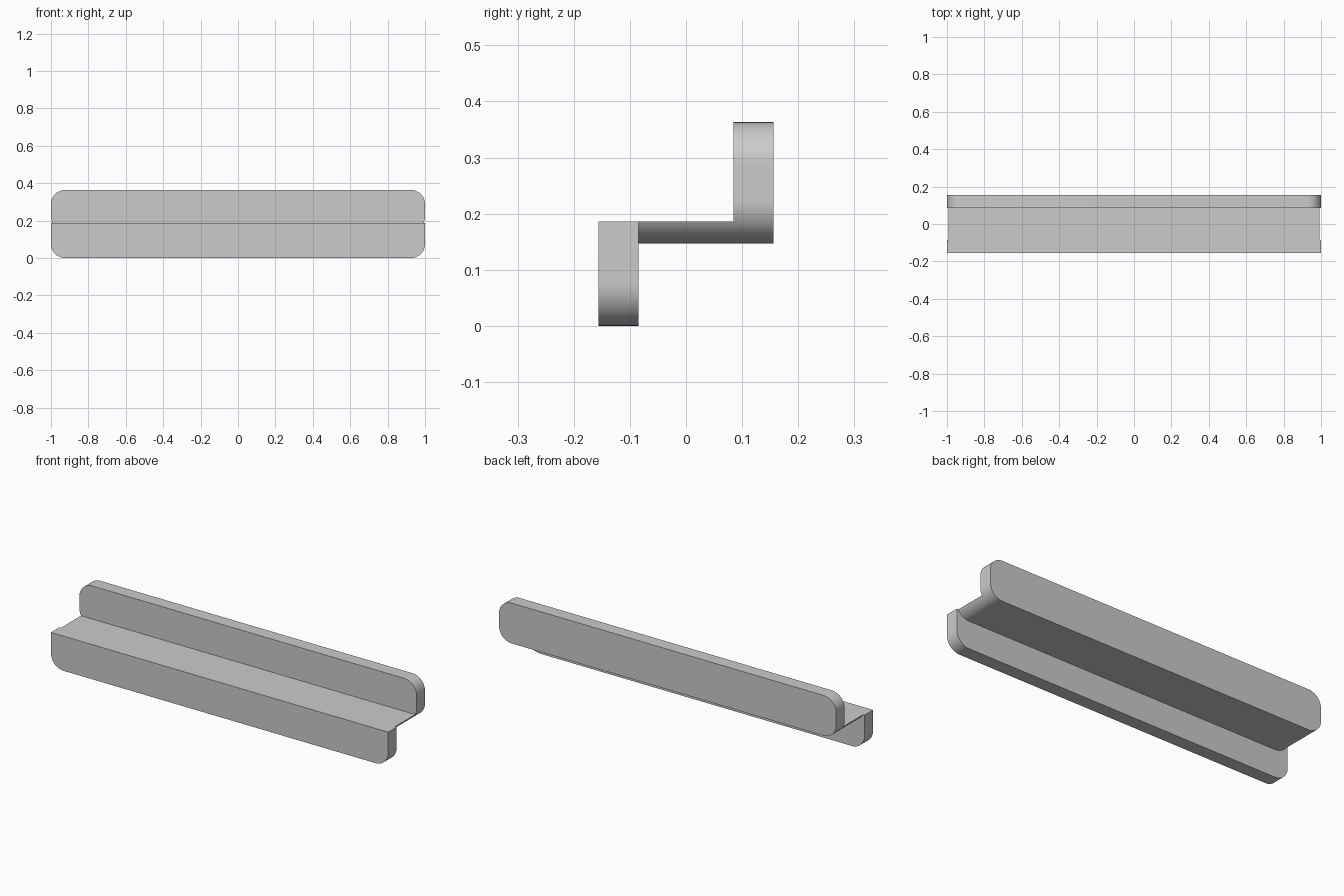
import bpy
import bmesh
from math import sin, cos, pi, asin

cube = bpy.data.objects.get("Cube")
if cube:
    bpy.data.objects.remove(cube, do_unlink=True)

# Main dimensions
HALF_LENGTH = 1.0
RADIUS = 0.075
DEPTH = 0.156          # outer faces of both rails
INNER = 0.085          # inner faces of both rails
TREAD_LOW, TREAD_TOP = 0.147, 0.186
HEIGHT = 0.363
STEPS = 16

grey = bpy.data.materials.new("plain grey")
grey.use_nodes = True
colour = (0.6, 0.6, 0.6, 1)
grey.diffuse_color = colour
grey.node_tree.nodes["Principled BSDF"].inputs["Base Color"].default_value = colour


def corner(centre_z, start, end):
    """Points of a rounded corner at the +x end."""
    angles = [start + (end - start) * i / STEPS for i in range(STEPS + 1)]
    return [(HALF_LENGTH - RADIUS + RADIUS * cos(a), centre_z + RADIUS * sin(a))
            for a in angles]


def extrude_profile(name, right_side, y_front, y_back):
    """Mirror a right-hand outline in x and extrude it along y."""
    outline = right_side + [(-x, z) for x, z in reversed(right_side)]
    bm = bmesh.new()
    face = bm.faces.new([bm.verts.new((x, y_front, z)) for x, z in outline])
    result = bmesh.ops.extrude_face_region(bm, geom=[face])
    verts = [v for v in result["geom"] if isinstance(v, bmesh.types.BMVert)]
    bmesh.ops.translate(bm, verts=verts, vec=(0, y_back - y_front, 0))
    bmesh.ops.recalc_face_normals(bm, faces=bm.faces)
    mesh = bpy.data.meshes.new(name)
    bm.to_mesh(mesh)
    bm.free()
    mesh.materials.append(grey)
    obj = bpy.data.objects.new(name, mesh)
    bpy.context.collection.objects.link(obj)
    bpy.ops.object.select_all(action="DESELECT")
    obj.select_set(True)
    bpy.context.view_layer.objects.active = obj
    bpy.ops.object.shade_smooth_by_angle(angle=pi / 6)
    return obj


# Front rail: rounded below, square on top
extrude_profile("front_rail",
                corner(RADIUS, -pi / 2, 0) + [(HALF_LENGTH, TREAD_TOP)],
                -DEPTH, -INNER)

# Back rail: all four corners rounded
low_centre = TREAD_LOW + RADIUS
extrude_profile("back_rail",
                corner(low_centre, -pi / 2, 0) + corner(HEIGHT - RADIUS, 0, pi / 2),
                INNER, DEPTH)

# Tread: follows the back rail's lower corners up to its flat top
extrude_profile("tread",
                corner(low_centre, -pi / 2, asin((TREAD_TOP - low_centre) / RADIUS)),
                -INNER, INNER)
